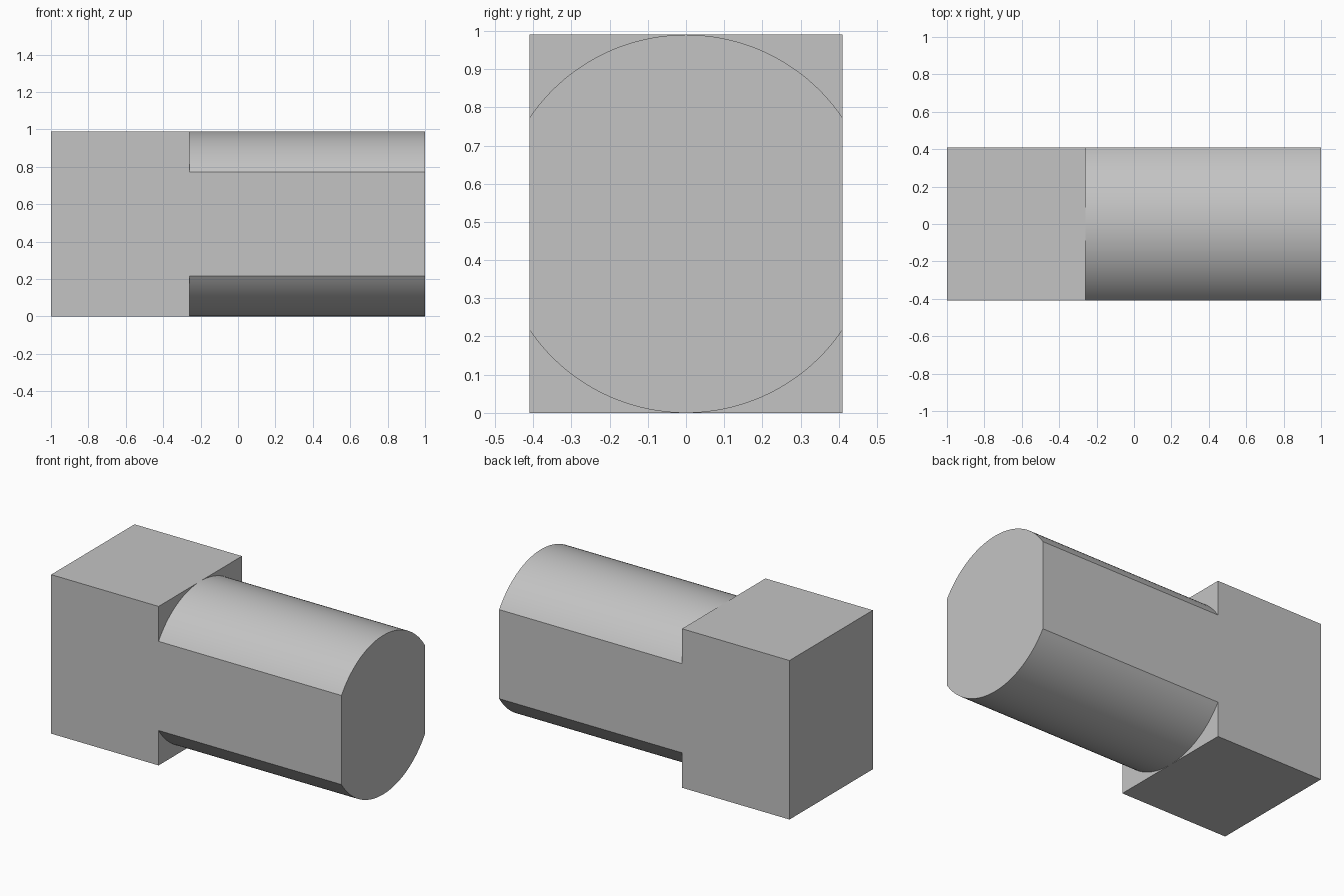
import bpy
import bmesh
import math

cube = bpy.data.objects.get("Cube")
if cube:
    bpy.data.objects.remove(cube, do_unlink=True)

HALF_W, R = 0.41, 0.495              # half width, shaft radius = half height
X_HEAD, X_STEP, X_END = -1.0, -0.26, 1.0
STEPS = 24                           # segments per quarter of the rounding

grey = bpy.data.materials.new("light grey")
grey.use_nodes = True
colour = (0.55, 0.55, 0.55, 1)
grey.diffuse_color = colour
grey.node_tree.nodes["Principled BSDF"].inputs["Base Color"].default_value = colour

bm = bmesh.new()


def quarter(x, sy, sz):
    """Arc from the flat side up to the crown, for one quadrant."""
    start = math.acos(HALF_W / R)
    points = []
    for i in range(STEPS + 1):
        a = start + (math.pi / 2 - start) * i / STEPS
        points.append(bm.verts.new((x, sy * R * math.cos(a), R + sz * R * math.sin(a))))
    return points


quadrants = [(sy, sz) for sy in (-1, 1) for sz in (-1, 1)]
near = {q: quarter(X_STEP, *q) for q in quadrants}
far = {q: quarter(X_END, *q) for q in quadrants}
corner = {q: bm.verts.new((X_STEP, q[0] * HALF_W, R + q[1] * R)) for q in quadrants}
back = {q: bm.verts.new((X_HEAD, q[0] * HALF_W, R + q[1] * R)) for q in quadrants}

# Rounded shaft strips and the step faces at the head corners
for q in quadrants:
    for i in range(STEPS):
        bm.faces.new((near[q][i], near[q][i + 1], far[q][i + 1], far[q][i]))
        bm.faces.new((corner[q], near[q][i], near[q][i + 1]))

# Flat sides running along head and shaft, and head top and bottom
for s in (-1, 1):
    lo, hi = (s, -1), (s, 1)
    bm.faces.new((back[lo], corner[lo], near[lo][0], far[lo][0],
                  far[hi][0], near[hi][0], corner[hi], back[hi]))
    l, r = (-1, s), (1, s)
    bm.faces.new((back[l], corner[l], near[l][-1], corner[r], back[r]))

# Head end and shaft end
bm.faces.new([back[q] for q in ((-1, -1), (1, -1), (1, 1), (-1, 1))])
bm.faces.new(far[-1, -1] + far[1, -1][::-1][1:] + far[1, 1] + far[-1, 1][::-1][1:])

bmesh.ops.remove_doubles(bm, verts=bm.verts[:], dist=0.00001)
bmesh.ops.recalc_face_normals(bm, faces=bm.faces[:])

mesh = bpy.data.meshes.new("square_head_pin")
bm.to_mesh(mesh)
bm.free()
mesh.materials.append(grey)
pin = bpy.data.objects.new("square_head_pin", mesh)
bpy.context.collection.objects.link(pin)

bpy.ops.object.select_all(action='DESELECT')
pin.select_set(True)
bpy.context.view_layer.objects.active = pin
bpy.ops.object.shade_smooth_by_angle(angle=math.radians(20))
